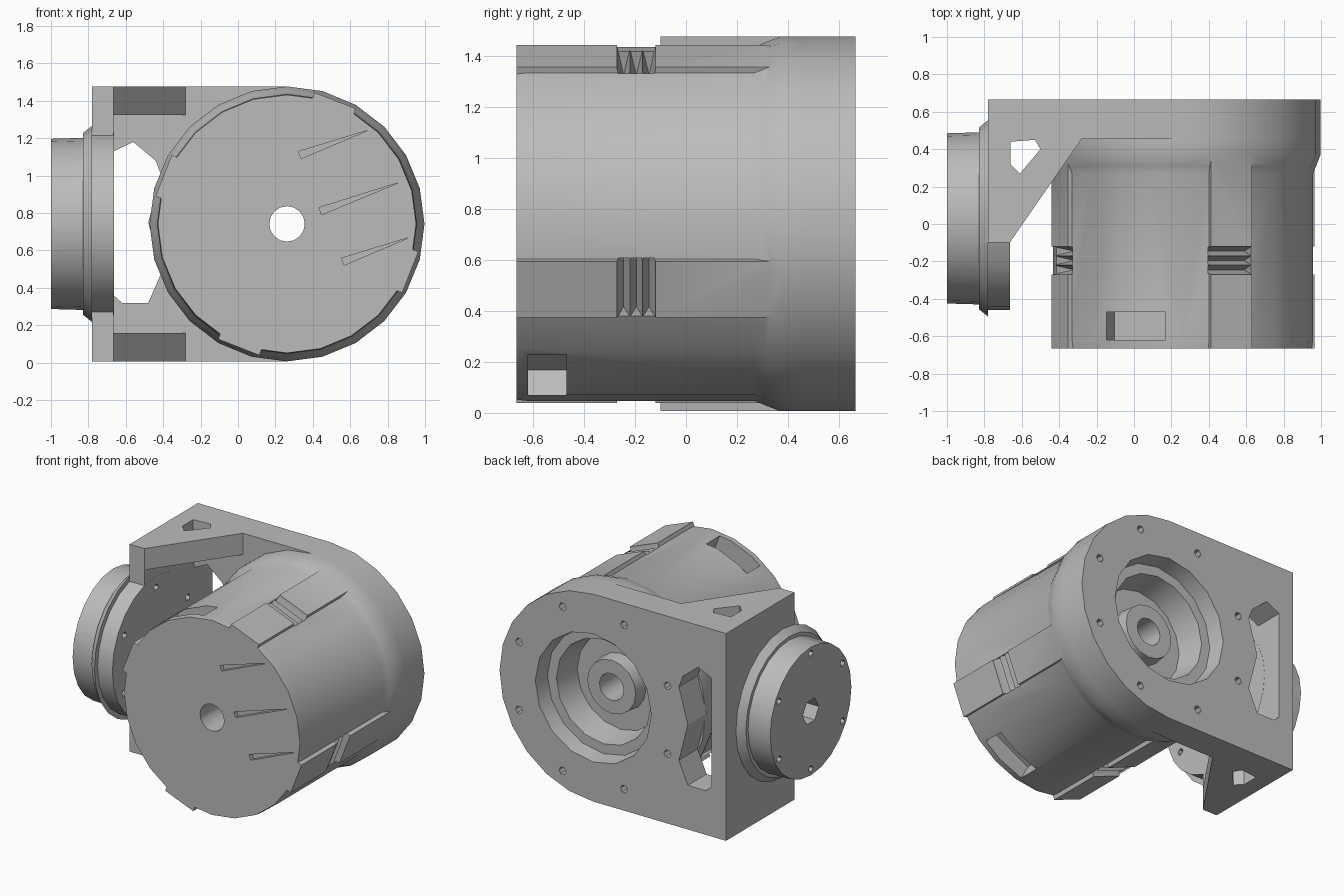
import bpy, bmesh, math
from mathutils import Matrix, Vector

cube = bpy.data.objects.get("Cube")
if cube:
    bpy.data.objects.remove(cube)

metal = bpy.data.materials.new("plain_grey")
metal.use_nodes = True
GREY = (0.5, 0.5, 0.5, 1)
metal.diffuse_color = GREY
metal.node_tree.nodes["Principled BSDF"].inputs["Base Color"].default_value = GREY

CX, CZ, R = 0.262, 0.742, 0.735     # motor axis and flange radius
DY = 0.03                           # output disc centre


def finish(name, bm):
    bmesh.ops.remove_doubles(bm, verts=bm.verts, dist=1e-5)
    bmesh.ops.recalc_face_normals(bm, faces=bm.faces)
    mesh = bpy.data.meshes.new(name)
    bm.to_mesh(mesh)
    bm.free()
    mesh.materials.append(metal)
    ob = bpy.data.objects.new(name, mesh)
    bpy.context.collection.objects.link(ob)
    return ob


def lathe(name, profile, axis, origin, sides):
    """Solid of revolution from (radius, position) pairs."""
    bm = bmesh.new()
    rings = []
    for r, t in profile:
        ring = []
        for i in range(sides):
            a = 2 * math.pi * i / sides
            u, v = r * math.cos(a), r * math.sin(a)
            p = (u, t, v) if axis == "y" else (t, u, v)
            ring.append(bm.verts.new(Vector(p) + Vector(origin)))
        rings.append(ring)
    for a, b in zip(rings, rings[1:]):
        for i in range(sides):
            j = (i + 1) % sides
            bm.faces.new((a[i], a[j], b[j], b[i]))
    # Cap open ends; ends already on the axis close by merging
    for (r, t), ring in ((profile[0], rings[0]), (profile[-1], rings[-1])):
        if r > 0:
            bm.faces.new(ring)
    return finish(name, bm)


def prism(name, points, axis, lo, hi, matrix=Matrix()):
    """Flat outline extruded along an axis."""
    place = {"x": lambda p, t: (t, p[0], p[1]),
             "y": lambda p, t: (p[0], t, p[1]),
             "z": lambda p, t: (p[0], p[1], t)}[axis]
    bm = bmesh.new()
    ends = [[bm.verts.new(place(p, t)) for p in points] for t in (lo, hi)]
    for end in ends:
        bm.faces.new(end)
    for i in range(len(points)):
        bm.faces.new((ends[0][i - 1], ends[0][i], ends[1][i], ends[1][i - 1]))
    bm.transform(matrix)
    return finish(name, bm)


def rect(u0, u1, v0, v1):
    return [(u0, v0), (u1, v0), (u1, v1), (u0, v1)]


def boolean(target, tools, operation="DIFFERENCE"):
    for tool in tools:
        mod = target.modifiers.new("cut", "BOOLEAN")
        mod.object, mod.operation, mod.solver = tool, operation, "EXACT"
    bpy.context.view_layer.update()
    mesh = bpy.data.meshes.new_from_object(
        target.evaluated_get(bpy.context.evaluated_depsgraph_get()))
    target.modifiers.clear()
    target.data = mesh


def around_motor(degrees):
    """Local z points outward from the motor axis at this angle from +x."""
    return Matrix.Translation((CX, 0, CZ)) @ Matrix.Rotation(math.radians(90 - degrees), 4, "Y")


# Motor body with flared collar
body = lathe("motor_body", [(0, -0.665), (0.69, -0.665), (0.695, -0.62), (0.695, 0.27),
                            (0.712, 0.31), (R, 0.37), (R, 0.456), (0.6, 0.456),
                            (0.6, 0.56), (0, 0.56)], "y", (CX, 0, CZ), 24)

# Four flat rails along the body, each interrupted by a toothed notch
RAILS = [68.6 + 90 * k for k in range(4)]
teeth = [(-0.27, 0.8), (-0.27, 0.7), (-0.245, 0.58), (-0.22, 0.69), (-0.195, 0.58),
         (-0.17, 0.69), (-0.145, 0.58), (-0.12, 0.7), (-0.12, 0.8)]
rails = [prism("rail", rect(-0.665, 0.4, 0.5, 0.708), "x", -0.118, 0.118, around_motor(a))
         for a in RAILS]
notches = [prism("notch_cutter", teeth, "x", -0.122, 0.122, around_motor(a)) for a in RAILS]

# Cable pockets near the front, and shallow slots in the front face
pockets = [prism("pocket_cutter", rect(-0.62, -0.47, 0.56, 0.8), "x", -0.17, 0.17, around_motor(a))
           for a in (112, -62)]
slots = []
for x, z, length in ((0.33, 1.11, 0.39), (0.44, 0.81, 0.45), (0.56, 0.54, 0.38)):
    m = Matrix.Translation((x, 0, z)) @ Matrix.Rotation(math.radians(-20), 4, "Y")
    slots.append(prism("slot_cutter", [(0, -0.02), (length, 0), (0, 0.02)], "y", -0.7, -0.635, m))

# Rear recess with stepped floor, hub and through bore
recess = lathe("recess_cutter", [(0, 0.7), (0.46, 0.7), (0.44, 0.55), (0.37, 0.55), (0.34, 0.36),
                                 (0.2, 0.36), (0.19, 0.46), (0.095, 0.46), (0.095, -0.8), (0, -0.8)],
               "y", (CX, 0, CZ), 16)
boolean(body, rails, "UNION")
boolean(body, notches + pockets + slots + [recess])

# Rear mounting plate with rounded end and crescent window
outline = [(-0.78, 0.007), (-0.78, 1.477)]
for i in range(13):
    a = math.radians(90 - 15 * i)
    outline.append((CX + R * math.cos(a), CZ + R * math.sin(a)))
plate = prism("rear_plate", outline, "y", 0.455, 0.665)
window = prism("window_cutter", [(-0.665, 0.36), (-0.665, 1.13), (-0.56, 1.18), (-0.44, 1.08),
                                 (-0.41, 1.0), (-0.48, 0.75), (-0.41, 0.48), (-0.48, 0.32),
                                 (-0.62, 0.32)], "y", 0.3, 0.8)
flange_holes = []
for k in range(8):
    a = math.radians(22.5 + 45 * k)
    flange_holes.append(lathe("flange_hole_cutter", [(0.028, 0.6), (0.028, 0.7)], "y",
                              (CX + 0.63 * math.cos(a), 0, CZ + 0.63 * math.sin(a)), 6))
boolean(plate, [recess, window] + flange_holes)

# Side plate and the two triangular gussets joining it to the rear plate
side = prism("side_plate", rect(-0.1, 0.455, 0.007, 1.477), "x", -0.78, -0.665)
gusset_shape = [(-0.665, -0.1), (-0.28, 0.455), (-0.665, 0.455)]
gusset_hole = prism("gusset_hole_cutter", [(-0.66, 0.44), (-0.53, 0.45), (-0.5, 0.4),
                                           (-0.61, 0.27), (-0.66, 0.32)], "z", -0.2, 1.7)
gussets = []
for name, lo, hi in (("lower_gusset", 0.007, 0.16), ("upper_gusset", 1.325, 1.477)):
    gusset = prism(name, gusset_shape, "z", lo, hi)
    boolean(gusset, [gusset_hole])
    gussets.append(gusset)

# Output disc with flared base, bored through together with the side plate
disc = lathe("output_disc_and_side_plate",
             [(0, -1), (0.455, -1), (0.46, -0.83), (0.485, -0.83), (0.525, -0.78),
              (0.49, -0.78), (0.49, -0.664), (0, -0.664)], "x", (0, DY, CZ), 24)
bore = lathe("bore_cutter", [(0.09, -1.1), (0.09, -0.5)], "x", (0, DY, CZ), 6)
disc_holes = []
for k in range(6):
    a = math.radians(30 + 60 * k)
    for lo, hi in ((-1.05, -0.96), (-0.7, -0.6)):
        disc_holes.append(lathe("disc_hole_cutter", [(0.025, lo), (0.025, hi)], "x",
                                (0, DY + 0.41 * math.cos(a), CZ + 0.41 * math.sin(a)), 6))
boolean(disc, [side], "UNION")
boolean(disc, [bore] + disc_holes)

# Drop construction shapes and shade the finished parts
for ob in [side, recess, window, bore, gusset_hole] + rails + notches + pockets + slots \
        + flange_holes + disc_holes:
    bpy.data.objects.remove(ob)
bpy.context.view_layer.update()
bpy.ops.object.select_all(action="DESELECT")
for ob in [body, plate, disc] + gussets:
    ob.select_set(True)
bpy.context.view_layer.objects.active = body
bpy.ops.object.shade_smooth_by_angle(angle=math.radians(30))
